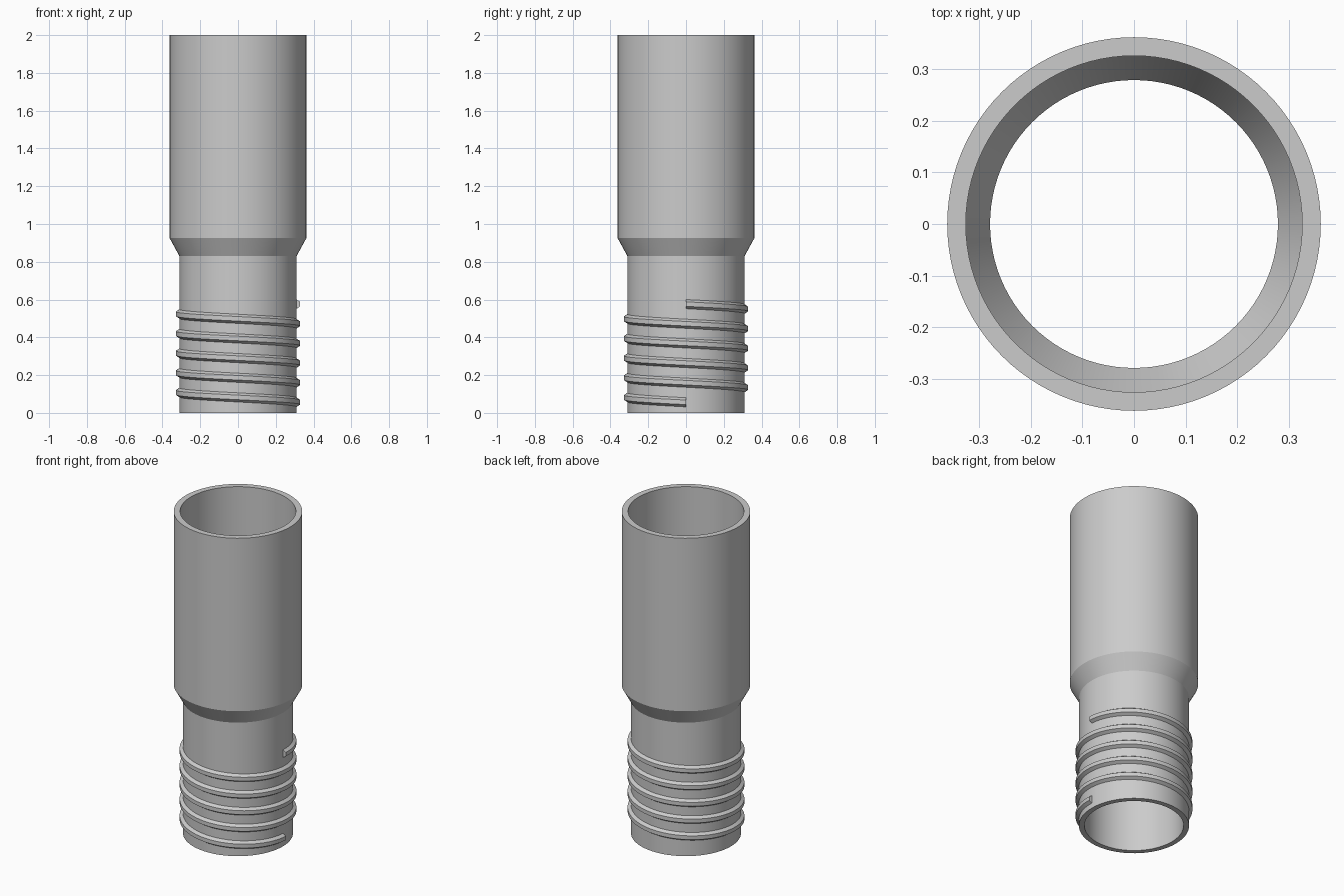
import bpy, bmesh, math
from mathutils import Vector

cube = bpy.data.objects.get("Cube")
if cube:
    bpy.data.objects.remove(cube, do_unlink=True)

SIDES = 96

# Single plain grey
grey = bpy.data.materials.new("plain_grey")
grey.use_nodes = True
colour = (0.6, 0.6, 0.6, 1)
grey.diffuse_color = colour
grey.node_tree.nodes["Principled BSDF"].inputs["Base Color"].default_value = colour


def sweep(name, rings, closed):
    """Bridge equal rings of points into a solid, capped if not closed."""
    bm = bmesh.new()
    loops = [[bm.verts.new(p) for p in ring] for ring in rings]
    n = len(loops[0])
    following = loops[1:] + loops[:1] if closed else loops[1:]
    for a, b in zip(loops, following):
        for i in range(n):
            j = (i + 1) % n
            bm.faces.new((a[i], a[j], b[j], b[i]))
    if not closed:
        bm.faces.new(loops[0])
        bm.faces.new(loops[-1])
    bmesh.ops.recalc_face_normals(bm, faces=bm.faces)
    mesh = bpy.data.meshes.new(name)
    bm.to_mesh(mesh)
    bm.free()
    mesh.materials.append(grey)
    obj = bpy.data.objects.new(name, mesh)
    bpy.context.collection.objects.link(obj)
    bpy.ops.object.select_all(action="DESELECT")
    obj.select_set(True)
    bpy.context.view_layer.objects.active = obj
    bpy.ops.object.shade_smooth_by_angle(angle=math.radians(25))
    return obj


def ring(profile, angle, lift=0):
    return [Vector((r * math.cos(angle), r * math.sin(angle), z + lift))
            for r, z in profile]


# Hollow tube: narrow neck, tapered shoulder, wide upper body
wall = [(0.31, 0), (0.31, 0.83), (0.362, 0.925), (0.362, 2),
        (0.326, 2), (0.326, 0.925), (0.279, 0.83), (0.279, 0)]
sweep("tube_body", [ring(wall, math.tau * i / SIDES) for i in range(SIDES)], True)

# Screw thread: trapezoid ridge winding five turns up the neck
ridge = [(0.295, -0.034), (0.329, -0.012), (0.329, 0.012), (0.295, 0.034)]
turns, pitch, start = 5, 0.104, 0.056
sweep("screw_thread",
      [ring(ridge, -math.tau * i / SIDES, start + pitch * i / SIDES)
       for i in range(turns * SIDES + 1)], False)
